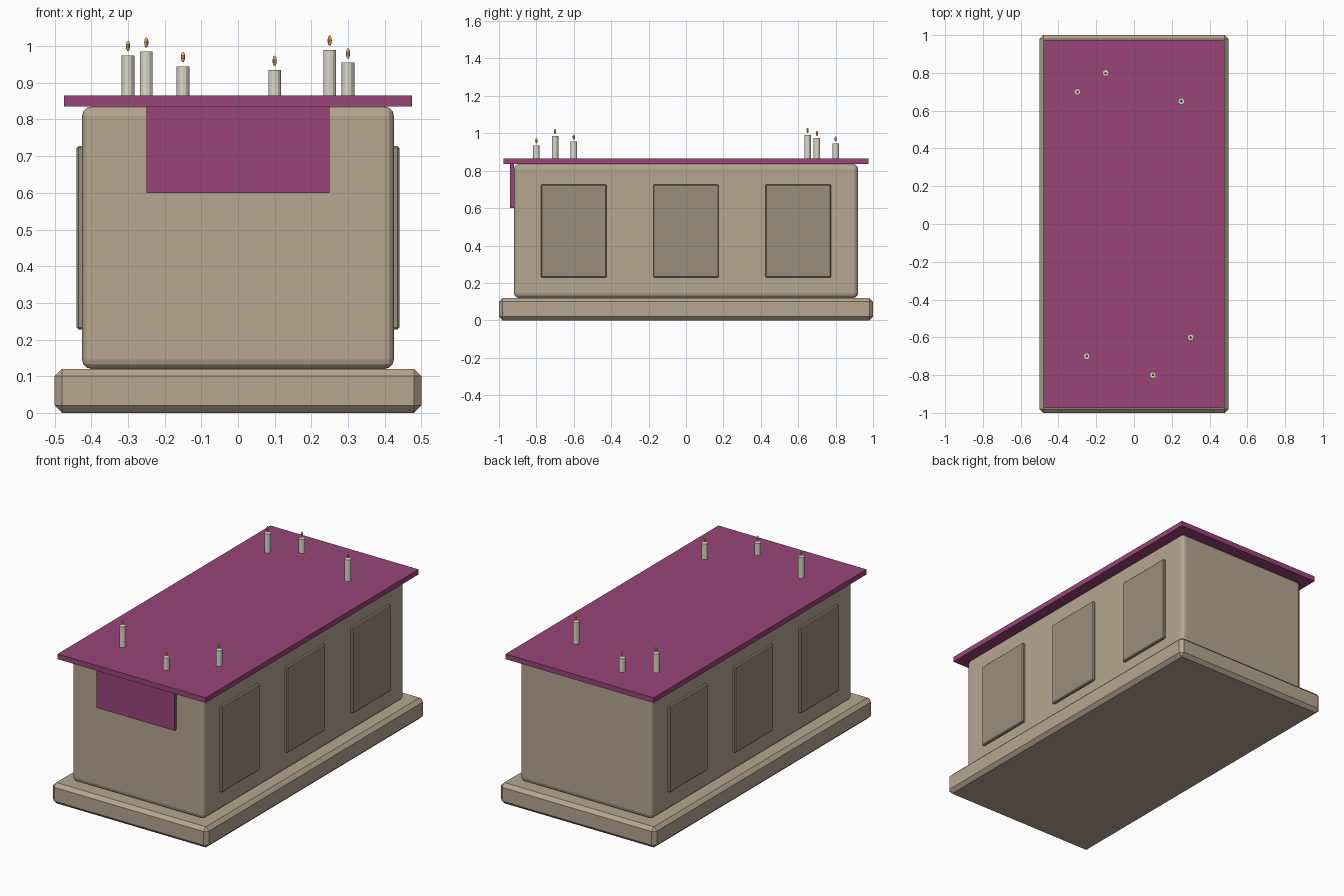
import bpy

if "Cube" in bpy.data.objects:
    bpy.data.objects.remove(bpy.data.objects["Cube"])


def material(name, rgb):
    m = bpy.data.materials.new(name)
    m.diffuse_color = (*rgb, 1)
    m.use_nodes = True
    m.node_tree.nodes["Principled BSDF"].inputs["Base Color"].default_value = m.diffuse_color
    return m


STONE = material("stone", (0.47, 0.38, 0.28))
PANEL = material("panel_stone", (0.33, 0.27, 0.20))
CLOTH = material("cloth", (0.32, 0.06, 0.19))
WAX = material("wax", (0.72, 0.70, 0.60))
FIRE = material("fire", (0.85, 0.47, 0.13))


def box(name, lo, hi, mat, bevel=0, segments=1):
    centre = [(a + b) / 2 for a, b in zip(lo, hi)]
    bpy.ops.mesh.primitive_cube_add(size=1, location=centre)
    ob = bpy.context.object
    ob.name = name
    ob.scale = [b - a for a, b in zip(lo, hi)]
    bpy.ops.object.transform_apply(location=False, rotation=False, scale=True)
    ob.data.materials.append(mat)
    if bevel:
        mod = ob.modifiers.new("bevel", "BEVEL")
        mod.width = bevel
        mod.segments = segments
    return ob


# Plinth and main block
box("plinth", (-0.5, -1, 0), (0.5, 1, 0.12), STONE, 0.02)
box("body", (-0.425, -0.92, 0.12), (0.425, 0.92, 0.835), STONE, 0.025, 3)

# Raised panels along both long sides
for side, x in (("left", -0.425), ("right", 0.425)):
    for i, y in enumerate((-0.6, 0, 0.6)):
        box(f"{side}_panel_{i + 1}", (x - 0.015, y - 0.175, 0.228),
            (x + 0.015, y + 0.175, 0.727), PANEL, 0.005)

# Altar cloth with a drop over the front
box("cloth_top", (-0.475, -0.975, 0.835), (0.475, 0.975, 0.865), CLOTH)
box("cloth_drop", (-0.25, -0.94, 0.60), (0.25, -0.92, 0.845), CLOTH)

# Candles and flames: x, y, height of the wax top
candles = [(-0.30, 0.70, 0.975), (-0.15, 0.80, 0.945), (0.25, 0.65, 0.99),
           (-0.25, -0.70, 0.985), (0.10, -0.80, 0.935), (0.30, -0.60, 0.955)]
for i, (x, y, top) in enumerate(candles):
    bottom = 0.863
    bpy.ops.mesh.primitive_cylinder_add(vertices=12, radius=0.0175, depth=top - bottom,
                                        location=(x, y, (top + bottom) / 2))
    candle = bpy.context.object
    candle.name = f"candle_{i + 1}"
    candle.data.materials.append(WAX)

    bpy.ops.mesh.primitive_uv_sphere_add(segments=10, ring_count=8, radius=1,
                                         location=(x, y, top + 0.025))
    flame = bpy.context.object
    flame.name = f"flame_{i + 1}"
    flame.scale = (0.006, 0.006, 0.014)
    bpy.ops.object.transform_apply(location=False, rotation=False, scale=True)
    flame.data.materials.append(FIRE)
